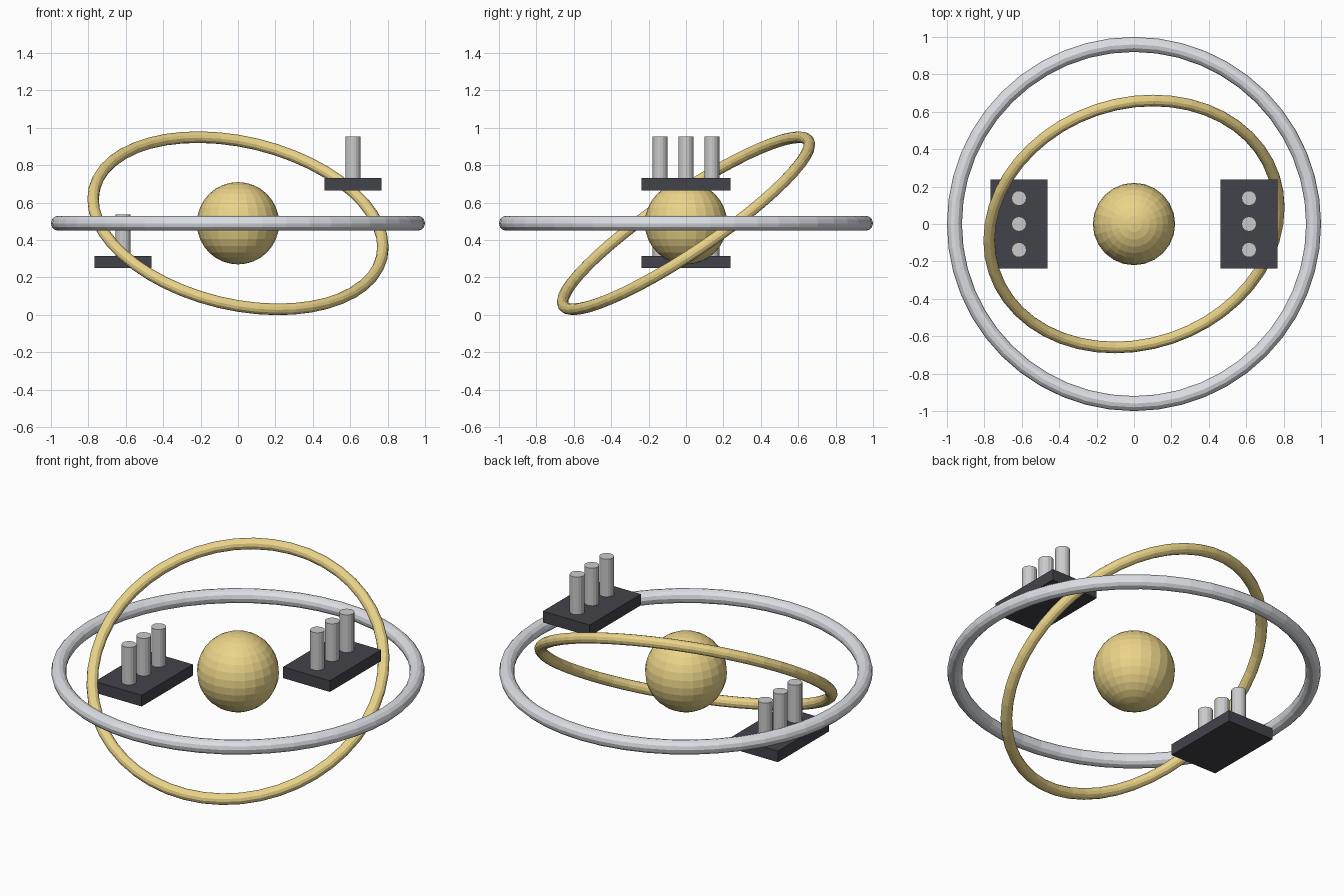
import bpy
from math import radians

if "Cube" in bpy.data.objects:
    bpy.data.objects.remove(bpy.data.objects["Cube"])

CENTRE_Z = 0.49


def material(name, rgb):
    m = bpy.data.materials.new(name)
    m.diffuse_color = (*rgb, 1)
    m.use_nodes = True
    m.node_tree.nodes["Principled BSDF"].inputs["Base Color"].default_value = m.diffuse_color
    return m


def finish(name, mat=None):
    ob = bpy.context.object
    ob.name = name
    if mat:
        ob.data.materials.append(mat)
    return ob


def ring(name, major, minor, rotation, mat):
    bpy.ops.mesh.primitive_torus_add(
        major_radius=major, minor_radius=minor, major_segments=48,
        minor_segments=12, location=(0, 0, CENTRE_Z), rotation=rotation)
    return finish(name, mat)


gold = material("gold", (0.83, 0.66, 0.25))
silver = material("silver", (0.72, 0.74, 0.78))
charcoal = material("charcoal", (0.055, 0.055, 0.07))

# Central ball
bpy.ops.mesh.primitive_uv_sphere_add(segments=24, ring_count=16, radius=0.22,
                                     location=(0, 0, CENTRE_Z))
finish("central_sphere", gold)

# Level outer ring and tilted inner ring
ring("outer_ring", 0.96, 0.04, (0, 0, 0), silver)
ring("inner_ring", 0.79, 0.031, (radians(33.3), radians(13.5), 0), gold)

# Floating platforms, each carrying a row of three pillars
for side, x, bottom in (("left", -0.615, 0.25), ("right", 0.615, 0.665)):
    bpy.ops.mesh.primitive_cube_add(size=1, location=(x, 0, bottom + 0.033))
    platform = finish(side + "_platform", charcoal)
    platform.scale = (0.306, 0.478, 0.066)
    for i in (-1, 0, 1):
        bpy.ops.mesh.primitive_cylinder_add(
            vertices=16, radius=0.04, depth=0.222,
            location=(x, i * 0.138, bottom + 0.066 + 0.111))
        finish(f"{side}_pillar_{i + 2}")
